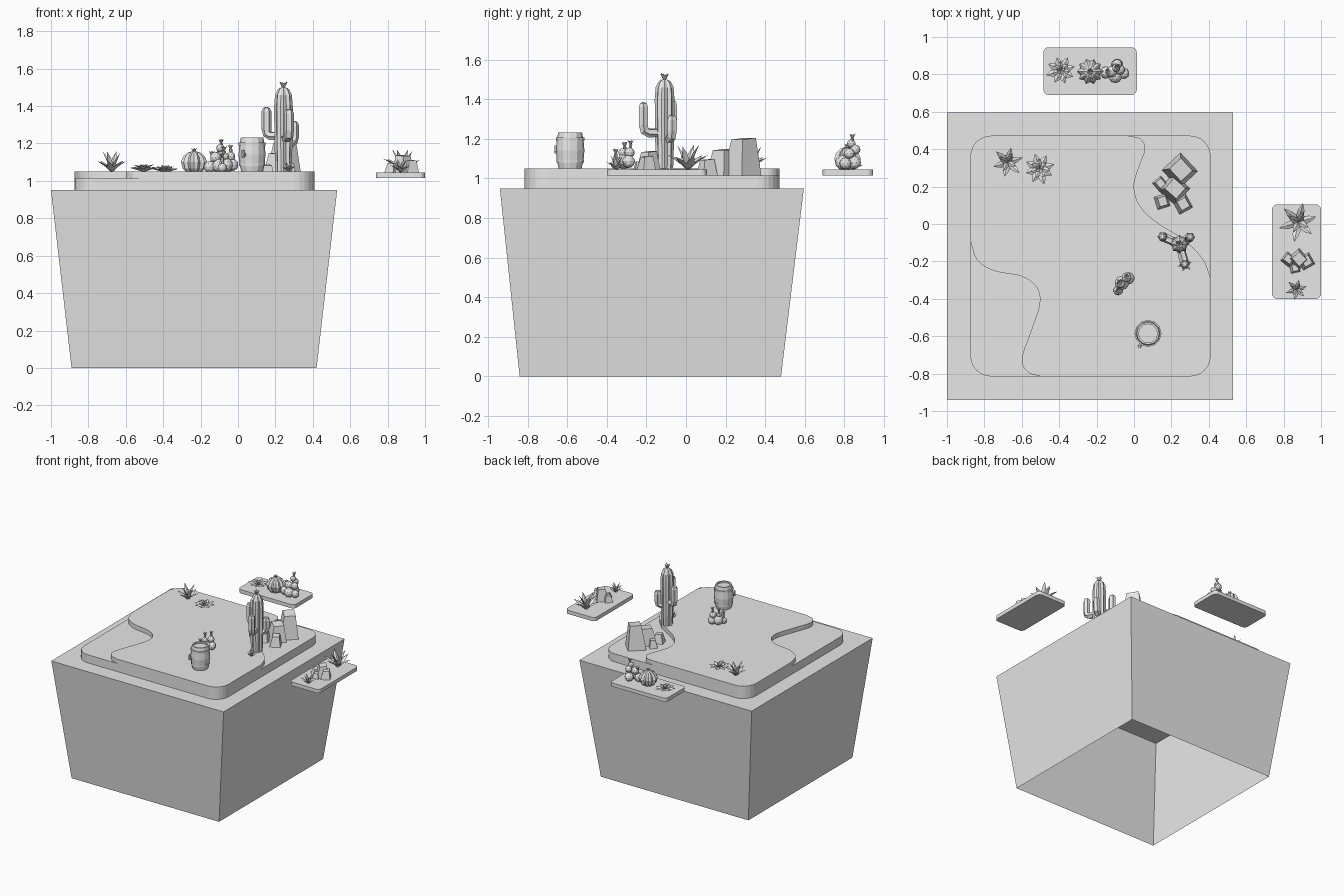
import bpy, bmesh, math, random
from mathutils import Vector, Matrix

if "Cube" in bpy.data.objects:
    bpy.data.objects.remove(bpy.data.objects["Cube"])

random.seed(4)
TOP, LOW, SHELF = 1.05, 1.015, 1.045
UP = Vector((0, 0, 1))

clay = bpy.data.materials.new("plain_grey")
clay.use_nodes = True
clay.diffuse_color = (0.8, 0.8, 0.8, 1)
clay.node_tree.nodes["Principled BSDF"].inputs["Base Color"].default_value = (0.8, 0.8, 0.8, 1)


def finish(bm, name):
    bmesh.ops.recalc_face_normals(bm, faces=bm.faces)
    mesh = bpy.data.meshes.new(name)
    bm.to_mesh(mesh)
    bm.free()
    mesh.materials.append(clay)
    ob = bpy.data.objects.new(name, mesh)
    bpy.context.collection.objects.link(ob)
    return ob


def loft(bm, rings, bottom=True, top=True):
    loops = [[bm.verts.new(p) for p in ring] for ring in rings]
    n = len(loops[0])
    for a, b in zip(loops, loops[1:]):
        for i in range(n):
            bm.faces.new((a[i], a[(i + 1) % n], b[(i + 1) % n], b[i]))
    if bottom:
        bm.faces.new(loops[0][::-1])
    if top:
        bm.faces.new(loops[-1])


def slab(name, outline, z0, z1):
    bm = bmesh.new()
    loft(bm, [[(x, y, z) for x, y in outline] for z in (z0, z1)])
    return finish(bm, name)


def corner(cx, cy, r, start):
    angles = [math.radians(start + a) for a in range(0, 91, 15)]
    return [(cx + r * math.cos(a), cy + r * math.sin(a)) for a in angles]


def rounded(x0, x1, y0, y1, r):
    return (corner(x1 - r, y1 - r, r, 0) + corner(x0 + r, y1 - r, r, 90)
            + corner(x0 + r, y0 + r, r, 180) + corner(x1 - r, y0 + r, r, 270))


def smooth_path(pts, steps=5):
    # Catmull-Rom through the control points
    v = [Vector(p) for p in pts]
    v = [v[0] * 2 - v[1]] + v + [v[-1] * 2 - v[-2]]
    out = []
    for a, b, c, d in zip(v, v[1:], v[2:], v[3:]):
        for k in range(steps):
            t = k / steps
            out.append(0.5 * (2 * b + (c - a) * t + (2 * a - 5 * b + 4 * c - d) * t ** 2
                              + (3 * b - a - 3 * c + d) * t ** 3))
    return [tuple(p) for p in out] + [tuple(v[-2])]


def tube(bm, path, radii, ribs=8, groove=0.8):
    path = [Vector(p) for p in path]
    rings = []
    for i, (p, r) in enumerate(zip(path, radii)):
        tangent = path[min(i + 1, len(path) - 1)] - path[max(i - 1, 0)]
        q = UP.rotation_difference(tangent)
        ring = []
        for k in range(2 * ribs):
            a, s = math.pi * k / ribs, r * (groove if k % 2 else 1)
            ring.append(p + q @ Vector((s * math.cos(a), s * math.sin(a), 0)))
        rings.append(ring)
    loft(bm, rings)


def leaf(bm, base, azimuth, tilt, length, width):
    # Pointed leaf, diamond in section, bending outwards to its tip
    out = Vector((math.cos(azimuth), math.sin(azimuth), 0))
    side = Vector((-out.y, out.x, 0))
    rings, p = [], Vector(base)
    for k, w in enumerate((0.5, 0.95, 0.75, 0.03)):
        ang = tilt + 0.12 * k
        along = out * math.sin(ang) + UP * math.cos(ang)
        norm = along.cross(side)
        rings.append([p + side * w * width / 2, p + norm * w * width * 0.2,
                      p - side * w * width / 2, p - norm * w * width * 0.1])
        p = p + along * length / 3
    loft(bm, rings)


def leaf_rings(bm, base, rings):
    # Each ring: leaf count, tilt, length, width
    for j, (n, tilt, length, width) in enumerate(rings):
        for i in range(n):
            leaf(bm, base, math.tau * (i + 0.5 * j) / n + 0.3, tilt,
                 length * random.uniform(0.9, 1.08), width)


def agave(name, x, y, z, s):
    bm = bmesh.new()
    leaf_rings(bm, (x, y, z), [(6, 0.85, s, 0.36 * s), (4, 0.35, 1.1 * s, 0.32 * s)])
    finish(bm, name)


def rosette(name, x, y, z, s):
    bm = bmesh.new()
    leaf_rings(bm, (x, y, z), [(8, 1.2, s, 0.55 * s), (7, 0.85, 0.75 * s, 0.45 * s),
                               (5, 0.4, 0.55 * s, 0.35 * s)])
    finish(bm, name)


def flower(bm, base, s):
    leaf_rings(bm, base, [(6, 0.5, s, 0.5 * s)])


def rocks(name, z, stones):
    # Each stone: x, y, base size, height, turn
    bm = bmesh.new()
    for x, y, s, h, turn in stones:
        made = bmesh.ops.create_cube(bm, size=1)["verts"]
        for v in made:
            if v.co.z > 0:
                v.co.x, v.co.y = v.co.x * 0.62 + 0.06, v.co.y * 0.68
                v.co.z += 0.08 * v.co.y
            v.co.z += 0.5
        bmesh.ops.transform(bm, verts=made, matrix=Matrix.Translation((x, y, z))
                            @ Matrix.Rotation(turn, 4, "Z") @ Matrix.Diagonal((s, s, h, 1)))
    finish(bm, name)


def ball_cactus(name, x, y, z, balls, blooms):
    bm = bmesh.new()
    for dx, dy, dz, r in balls:
        bmesh.ops.create_icosphere(bm, subdivisions=2, radius=r,
                                   matrix=Matrix.Translation((x + dx, y + dy, z + dz)))
    for dx, dy, dz in blooms:
        tip = Vector((x + dx, y + dy, z + dz))
        tube(bm, [tip - UP * 0.05, tip], [0.008, 0.01], ribs=3)
        flower(bm, tip, 0.03)
    finish(bm, name)


# Tapered planter, open underneath
bm = bmesh.new()
loft(bm, [[(-0.89, -0.84, 0), (0.42, -0.84, 0), (0.42, 0.48, 0), (-0.89, 0.48, 0)],
          [(-1, -0.94, 0.95), (0.53, -0.94, 0.95), (0.53, 0.595, 0.95), (-1, 0.595, 0.95)]],
     bottom=False)
finish(bm, "planter_box")

# Two sand layers, the upper one with winding edges
slab("lower_sand", rounded(-0.875, 0.41, -0.815, 0.472, 0.11), 0.95, LOW)
back_edge = smooth_path([(0.41, -0.29), (0.37, -0.19), (0.27, -0.085), (0.12, 0.01), (0.03, 0.1),
                         (0, 0.2), (0.025, 0.3), (0.06, 0.4), (0.035, 0.455), (-0.03, 0.472)])
front_edge = smooth_path([(-0.875, -0.09), (-0.84, -0.19), (-0.75, -0.25), (-0.6, -0.28),
                          (-0.52, -0.34), (-0.505, -0.43), (-0.55, -0.57), (-0.6, -0.72),
                          (-0.57, -0.79), (-0.5, -0.815)])
slab("upper_sand", back_edge + corner(-0.765, 0.362, 0.11, 90) + front_edge
     + corner(0.3, -0.705, 0.11, 270), LOW, TOP)

# Floating shelves
slab("back_shelf", rounded(-0.485, 0.015, 0.69, 0.945, 0.03), 1.015, SHELF)
slab("side_shelf", rounded(0.737, 1, -0.4, 0.105, 0.03), 1.015, SHELF)

# Leafy succulents
agave("corner_agave", -0.675, 0.33, TOP, 0.105)
agave("cactus_foot_agave", 0.27, -0.215, TOP, 0.05)
agave("shelf_large_agave", 0.88, 0.01, SHELF, 0.125)
agave("shelf_small_agave", 0.87, -0.35, SHELF, 0.068)
rosette("corner_rosette", -0.505, 0.295, TOP, 0.085)
rosette("shelf_rosette", -0.39, 0.82, SHELF, 0.08)

# Rock groups
rocks("garden_rocks", LOW, [(0.245, 0.285, 0.135, 0.185, 0.75), (0.215, 0.185, 0.12, 0.13, 0.85),
                            (0.15, 0.12, 0.07, 0.07, 0.3), (0.26, 0.105, 0.08, 0.08, 0.5),
                            (0.14, 0.215, 0.06, 0.06, 0.7)])
rocks("shelf_rocks", SHELF, [(0.88, -0.19, 0.085, 0.09, 0.75), (0.92, -0.2, 0.07, 0.065, 0.5),
                             (0.825, -0.19, 0.06, 0.05, 0.9), (0.86, -0.235, 0.05, 0.04, 0.2)])

# Tall column cactus with upturned arms
bm = bmesh.new()
cx, cy = 0.243, -0.108
tube(bm, [(cx, cy, z) for z in (LOW, 1.2, 1.4, 1.46, 1.49, 1.5)],
     [0.042, 0.048, 0.05, 0.045, 0.03, 0.012])
flower(bm, (cx, cy, 1.495), 0.042)
for ax, ay, low, high in [(0.152, -0.068, 1.24, 1.395), (0.272, -0.215, 1.23, 1.385),
                          (0.3, -0.07, 1.2, 1.32)]:
    start, elbow = Vector((cx, cy, low)), Vector((ax, ay, low))
    reach = (elbow - start).normalized()
    tube(bm, [start, elbow - reach * 0.025, elbow - reach * 0.006 + UP * 0.01, elbow + UP * 0.04,
              (ax, ay, high - 0.025), (ax, ay, high - 0.006), (ax, ay, high)],
         [0.022, 0.024, 0.025, 0.027, 0.027, 0.019, 0.007], ribs=6)
finish(bm, "column_cactus")

# Round ribbed cactus with blooms
bm = bmesh.new()
tube(bm, [(-0.235, 0.815, SHELF + z) for z in (0, 0.02, 0.055, 0.085, 0.105, 0.112)],
     [0.04, 0.06, 0.07, 0.058, 0.035, 0.015], ribs=10)
flower(bm, (-0.235, 0.815, SHELF + 0.105), 0.03)
finish(bm, "round_cactus")

# Clustered ball cacti
ball_cactus("shelf_ball_cactus", -0.1, 0.81, SHELF,
            [(-0.05, 0, 0.03, 0.033), (0, -0.02, 0.035, 0.037), (0.045, -0.005, 0.03, 0.03),
             (0.01, 0.04, 0.035, 0.034), (-0.02, 0.005, 0.08, 0.03), (0.025, 0.015, 0.08, 0.027),
             (0.01, 0.045, 0.1, 0.026), (0.005, 0.025, 0.13, 0.022)],
            [(0.01, 0.03, 0.155), (-0.04, 0.005, 0.09)])
ball_cactus("garden_ball_cactus", -0.055, -0.31, TOP,
            [(-0.01, -0.005, 0.035, 0.038), (0.025, 0.02, 0.035, 0.033), (-0.03, -0.045, 0.02, 0.025),
             (0.015, 0.025, 0.08, 0.026), (-0.015, -0.01, 0.08, 0.022)],
            [(0.015, 0.03, 0.12), (-0.03, -0.045, 0.075), (-0.02, 0, 0.11)])

# Wooden barrel with hoops, recessed lid and tap
bm = bmesh.new()
bx, by = 0.075, -0.585


def ring(r, z, sides=12):
    return [(bx + r * math.cos(math.tau * k / sides), by + r * math.sin(math.tau * k / sides), TOP + z)
            for k in range(sides)]


loft(bm, [ring(r, z) for r, z in ((0.058, 0), (0.068, 0.045), (0.072, 0.09), (0.068, 0.14),
                                  (0.06, 0.182), (0.05, 0.182), (0.05, 0.17))])
for z, r in ((0.03, 0.069), (0.14, 0.072)):
    loft(bm, [ring(q, z + dz) for q, dz in ((r - 0.01, 0), (r, 0), (r, 0.016), (r - 0.01, 0.016))])
tube(bm, [(0.045, -0.63, 1.14), (0.025, -0.66, 1.14)], [0.01, 0.01], ribs=4, groove=1)
tube(bm, [(0.028, -0.655, 1.125), (0.028, -0.655, 1.165)], [0.008, 0.008], ribs=4, groove=1)
finish(bm, "barrel")
